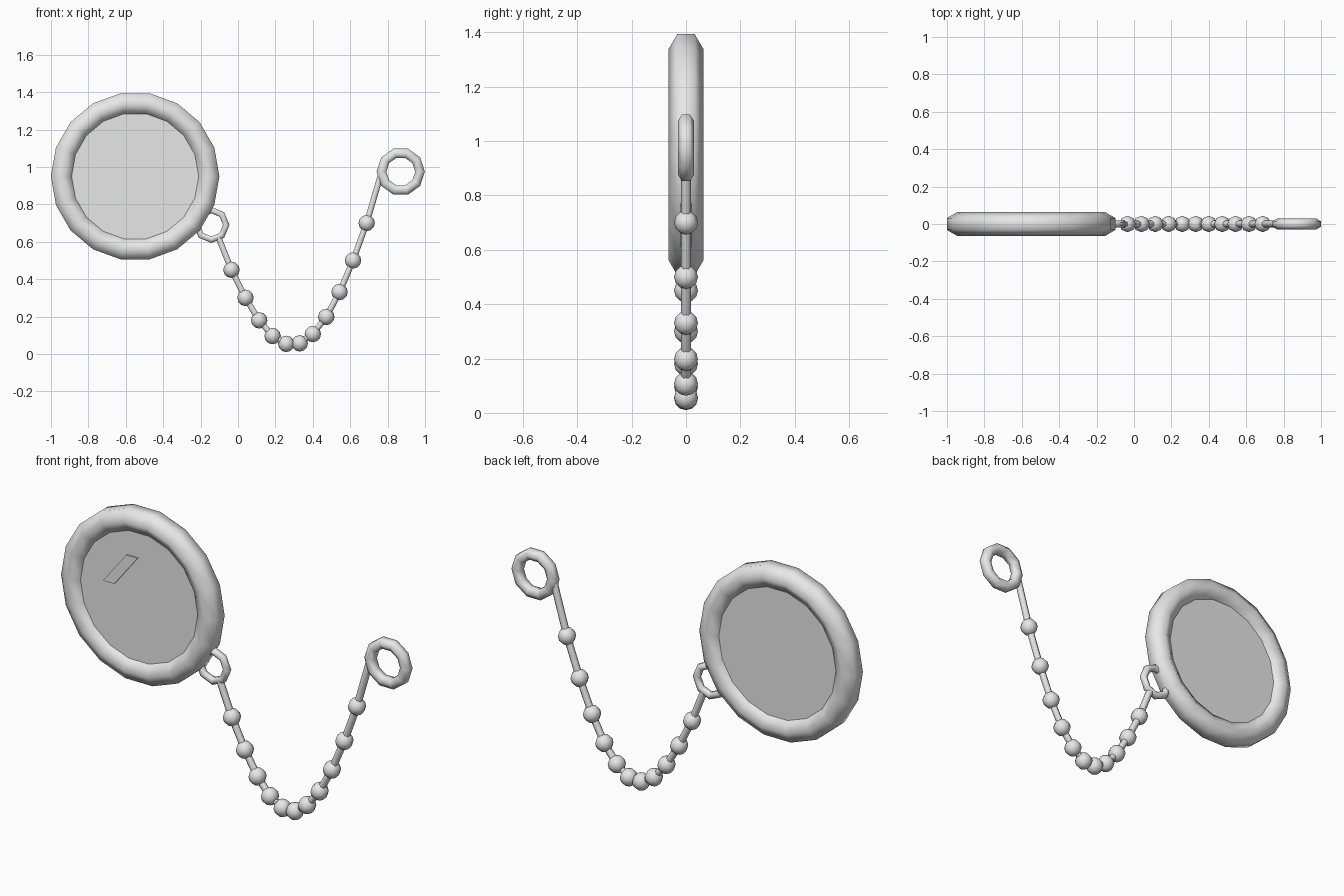
import bpy, bmesh, math
from mathutils import Matrix

cube = bpy.data.objects.get("Cube")
if cube:
    bpy.data.objects.remove(cube)

mat = bpy.data.materials.new("silver_grey")
mat.use_nodes = True
GREY = (0.8, 0.8, 0.8, 1)
mat.diffuse_color = GREY
mat.node_tree.nodes["Principled BSDF"].inputs["Base Color"].default_value = GREY


def add_mesh(name, bm, smooth):
    bmesh.ops.recalc_face_normals(bm, faces=bm.faces)
    for f in bm.faces:
        f.smooth = smooth
    me = bpy.data.meshes.new(name)
    bm.to_mesh(me)
    bm.free()
    me.materials.append(mat)
    ob = bpy.data.objects.new(name, me)
    bpy.context.collection.objects.link(ob)
    return ob


def lathe(name, profile, sides, centre, closed, smooth):
    """Turn a (radius, y) profile around the y axis."""
    bm = bmesh.new()
    vs = [bm.verts.new((r, y, 0)) for r, y in profile]
    for a, b in zip(vs, vs[1:] + vs[:1] if closed else vs[1:]):
        bm.edges.new((a, b))
    bmesh.ops.spin(bm, geom=bm.verts[:] + bm.edges[:], axis=(0, 1, 0), cent=(0, 0, 0),
                   angle=math.tau, steps=sides, use_merge=False)
    bmesh.ops.remove_doubles(bm, verts=bm.verts, dist=1e-4)
    ob = add_mesh(name, bm, smooth)
    ob.location = (centre[0], 0, centre[1])
    return ob


def hex_ring(name, major, minor, sides, centre):
    """Ring with a six-sided section, flat on its outer wall."""
    angles = [math.radians(30 + 60 * i) for i in range(6)]
    section = [(major + minor * math.cos(a), minor * math.sin(a)) for a in angles]
    return lathe(name, section, sides, centre, True, True)


# Lens and its frame
LENS = (-0.55, 0.95)
hex_ring("lens_rim", 0.395, 0.064, 18, LENS)
lathe("lens_glass", [(0, -0.03), (0.345, -0.03), (0.345, 0.03), (0, 0.03)],
      18, LENS, False, False)

# Slanted glint plate on the front of the glass
bm = bmesh.new()
corners = [(-0.755, 0.985), (-0.69, 0.985), (-0.555, 1.155), (-0.62, 1.155)]
face = bm.faces.new([bm.verts.new((x, -0.029, z)) for x, z in corners])
ext = bmesh.ops.extrude_face_region(bm, geom=[face])
for v in ext["geom"]:
    if isinstance(v, bmesh.types.BMVert):
        v.co.y -= 0.008
add_mesh("glass_glint", bm, False)

# Link on the rim and finger ring at the far end
hex_ring("rim_link", 0.079, 0.02, 8, (-0.142, 0.69))
hex_ring("end_ring", 0.103, 0.03, 10, (0.87, 0.975))

# Hanging cord with beads
beads = [(-0.035, 0.45), (0.04, 0.30), (0.113, 0.18), (0.185, 0.096), (0.258, 0.054),
         (0.33, 0.057), (0.40, 0.107), (0.472, 0.198), (0.543, 0.331), (0.615, 0.50),
         (0.688, 0.70)]
path = [(-0.105, 0.625)] + beads + [(0.765, 0.965)]
curve = bpy.data.curves.new("cord", "CURVE")
curve.dimensions = "3D"
curve.bevel_depth = 0.018
curve.bevel_resolution = 1
curve.use_fill_caps = True
spline = curve.splines.new("POLY")
spline.points.add(len(path) - 1)
for p, (x, z) in zip(spline.points, path):
    p.co = (x, 0, z, 1)
curve.materials.append(mat)
bpy.context.collection.objects.link(bpy.data.objects.new("cord", curve))

for i, (x, z) in enumerate(beads):
    bm = bmesh.new()
    bmesh.ops.create_uvsphere(bm, u_segments=8, v_segments=6, radius=0.044,
                              matrix=Matrix.Translation((x, 0, z)))
    add_mesh(f"bead_{i + 1}", bm, True)
